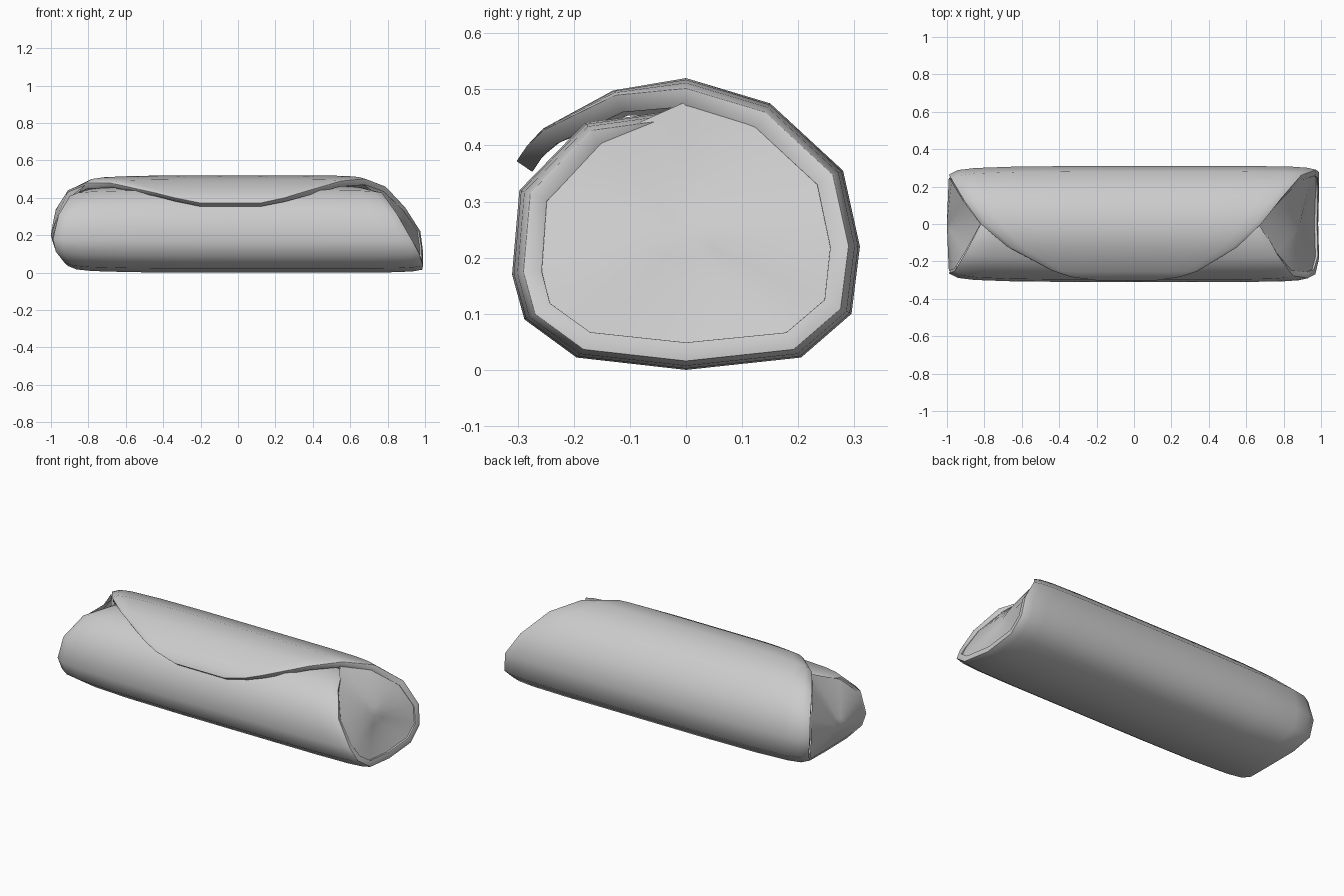
import bpy, math

if "Cube" in bpy.data.objects:
    bpy.data.objects.remove(bpy.data.objects["Cube"])

# Rolled sheet profile, from flap tip over the top, round the back, under, and up the front.
# Each row: y, z, left end x, right end x, end-taper weight
ROWS = [
    (-0.302, 0.372, -0.20, 0.12, 0.0),
    (-0.283, 0.400, -0.34, 0.25, 0.0),
    (-0.255, 0.430, -0.44, 0.34, 0.15),
    (-0.130, 0.498, -0.68, 0.55, 0.5),
    (0.000, 0.520, -0.82, 0.68, 1.0),
    (0.150, 0.475, -0.91, 0.79, 1.0),
    (0.280, 0.355, -0.975, 0.895, 1.0),
    (0.310, 0.220, -0.99, 0.975, 1.0),
    (0.295, 0.100, -0.975, 0.99, 1.0),
    (0.205, 0.022, -0.93, 0.99, 1.0),
    (0.000, 0.000, -0.91, 0.985, 1.0),
    (-0.195, 0.022, -0.93, 0.99, 1.0),
    (-0.288, 0.090, -0.975, 0.97, 1.0),
    (-0.310, 0.170, -0.99, 0.93, 1.0),
    (-0.297, 0.320, -0.96, 0.85, 1.0),
    (-0.180, 0.440, -0.90, 0.77, 1.0),
    (0.000, 0.465, -0.82, 0.68, 1.0),
]
# Stations along the roll: fraction, section scale
STATIONS = [(0, .85), (.025, .93), (.07, .965), (.18, .99), (.35, 1), (.5, 1),
            (.65, 1), (.82, 1), (.93, .99), (.975, .97), (1, .935)]
CZ = 0.24


def section(row, scale):
    y, z, _, _, w = row
    s = 1 - (1 - scale) * w
    return y * s, CZ + (z - CZ) * s


def make(name, verts, faces, angle):
    mesh = bpy.data.meshes.new(name)
    mesh.from_pydata(verts, [], faces)
    mesh.update()
    ob = bpy.data.objects.new(name, mesh)
    bpy.context.collection.objects.link(ob)
    bpy.ops.object.select_all(action='DESELECT')
    ob.select_set(True)
    bpy.context.view_layer.objects.active = ob
    bpy.ops.object.shade_smooth_by_angle(angle=math.radians(angle))
    return ob


# Rolled wrap
verts, faces, n = [], [], len(STATIONS)
for row in ROWS:
    for t, sc in STATIONS:
        verts.append((row[2] + (row[3] - row[2]) * t, *section(row, sc)))
for i in range(len(ROWS) - 1):
    for j in range(n - 1):
        a = i * n + j
        faces.append((a, a + 1, a + n + 1, a + n))
wrap = make("wrap", verts, faces, 60)
solid = wrap.modifiers.new("thickness", 'SOLIDIFY')
solid.thickness = 0.034
solid.offset = -1
bev = wrap.modifiers.new("soft_rim", 'BEVEL')
bev.width = 0.011
bev.segments = 2
bev.limit_method = 'ANGLE'
bev.angle_limit = math.radians(60)


# Folded end: rings running from inside the rim to a centre point
def end_fold(name, col, scale, centre, inset, power):
    loop = [(r[col] - inset, *section(r, scale)) for r in ROWS[4:16]]
    m, rings = len(loop), 5
    vs, fs = [], []
    for k in range(rings):
        r = 1 - k / rings
        for x, y, z in loop:
            vs.append((centre[0] + (x - centre[0]) * r ** power,
                       centre[1] + (y - centre[1]) * r,
                       centre[2] + (z - centre[2]) * r))
    vs.append(centre)
    for k in range(rings):
        for i in range(m):
            a, b = k * m + i, k * m + (i + 1) % m
            f = (a, b, b + m, a + m) if k < rings - 1 else (a, b, len(vs) - 1)
            fs.append(f if col == 2 else f[::-1])
    return make(name, vs, fs, 60)


end_fold("left_end_fold", 2, 0.81, (-1.0, 0, 0.20), 0.0, 1.2)
end_fold("right_end_fold", 3, 0.85, (0.89, 0, 0.24), 0.015, 1.3)
